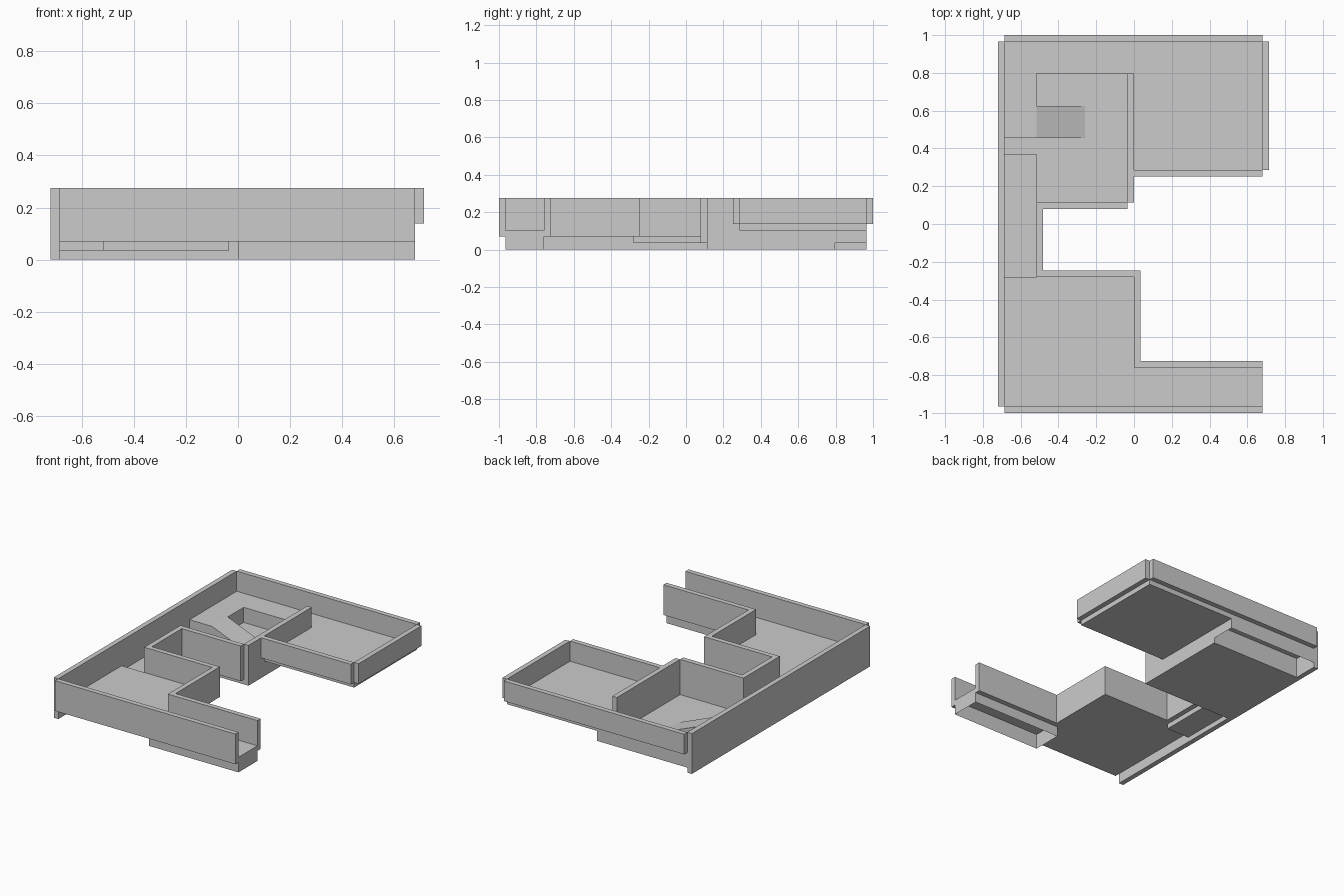
import bpy, bmesh

if "Cube" in bpy.data.objects:
    bpy.data.objects.remove(bpy.data.objects["Cube"])

T = 0.0345            # wall thickness and height of one level
TOP = 8 * T           # rim of every wall
L, M, R = -0.686, -0.515, 0.68   # main lines across the plan
N, S = 0.966, -0.966             # inner faces of north and south walls


def finish(name, bm):
    bmesh.ops.recalc_face_normals(bm, faces=bm.faces)
    me = bpy.data.meshes.new(name)
    bm.to_mesh(me)
    bm.free()
    ob = bpy.data.objects.new(name, me)
    bpy.context.collection.objects.link(ob)
    return ob


def box(name, x0, x1, y0, y1, z0, z1, open_bottom=False):
    bm = bmesh.new()
    bmesh.ops.create_cube(bm, size=1)
    for v in bm.verts:
        v.co = (x1 if v.co.x > 0 else x0,
                y1 if v.co.y > 0 else y0,
                z1 if v.co.z > 0 else z0)
    bmesh.ops.recalc_face_normals(bm, faces=bm.faces)
    if open_bottom:
        low = [f for f in bm.faces if f.normal.z < -0.5]
        bmesh.ops.delete(bm, geom=low, context='FACES_ONLY')
    me = bpy.data.meshes.new(name)
    bm.to_mesh(me)
    bm.free()
    bpy.context.collection.objects.link(bpy.data.objects.new(name, me))


# Floors at stepped levels
box("southwest_floor", L, 0, S, -0.28, 2 * T, 3 * T)
box("corridor_floor", L, M, -0.28, 0.37, T, 2 * T)
box("sunken_floor", L, -T, 0.113, 0.797, 0, T)
box("northeast_floor", 0, R, 0.285, N, 3 * T, 4 * T)

# Raised platforms, hollow underneath
box("southeast_passage", 0, R, S, -0.76, 0, 3 * T, True)
box("north_ledge", L, 0, 0.797, N, T, 4 * T, True)
box("west_landing", L, M, 0.455, 0.797, T, 4 * T, True)

# Ramp from the landing to the sunken floor
bm = bmesh.new()
profile = [(M, T), (-0.26, T), (M, 4 * T)]
face = bm.faces.new([bm.verts.new((x, 0.455, z)) for x, z in profile])
ext = bmesh.ops.extrude_face_region(bm, geom=[face])
bmesh.ops.translate(bm, vec=(0, 0.17, 0),
                    verts=[g for g in ext["geom"] if isinstance(g, bmesh.types.BMVert)])
finish("ramp", bm)

# Walls: name, x range, y range, bottom level
walls = [
    ("west_wall", L - T, L, S, N, 0),
    ("south_wall", L, R, S - T, S, 2),
    ("north_wall", L, R, N, N + T, 4),
    ("east_wall", R, R + T, 0.285, N, 4),
    ("northeast_room_south_wall", 0, R, 0.285 - T, 0.285, 4),
    ("dividing_wall", -T, 0, 0.113, 0.797, 0),
    ("sunken_room_south_wall", M, -T, 0.113 - T, 0.113, 1),
    ("corridor_east_wall", M, M + T, -0.28, 0.113 - T, 2),
    ("southwest_room_north_wall", M + T, T, -0.28, -0.28 + T, 2),
    ("southwest_room_east_wall", 0, T, -0.76, -0.28, 2),
    ("passage_north_wall", T, R, -0.76, -0.76 + T, 2),
]
for name, x0, x1, y0, y1, level in walls:
    box(name, x0, x1, y0, y1, level * T, TOP)
